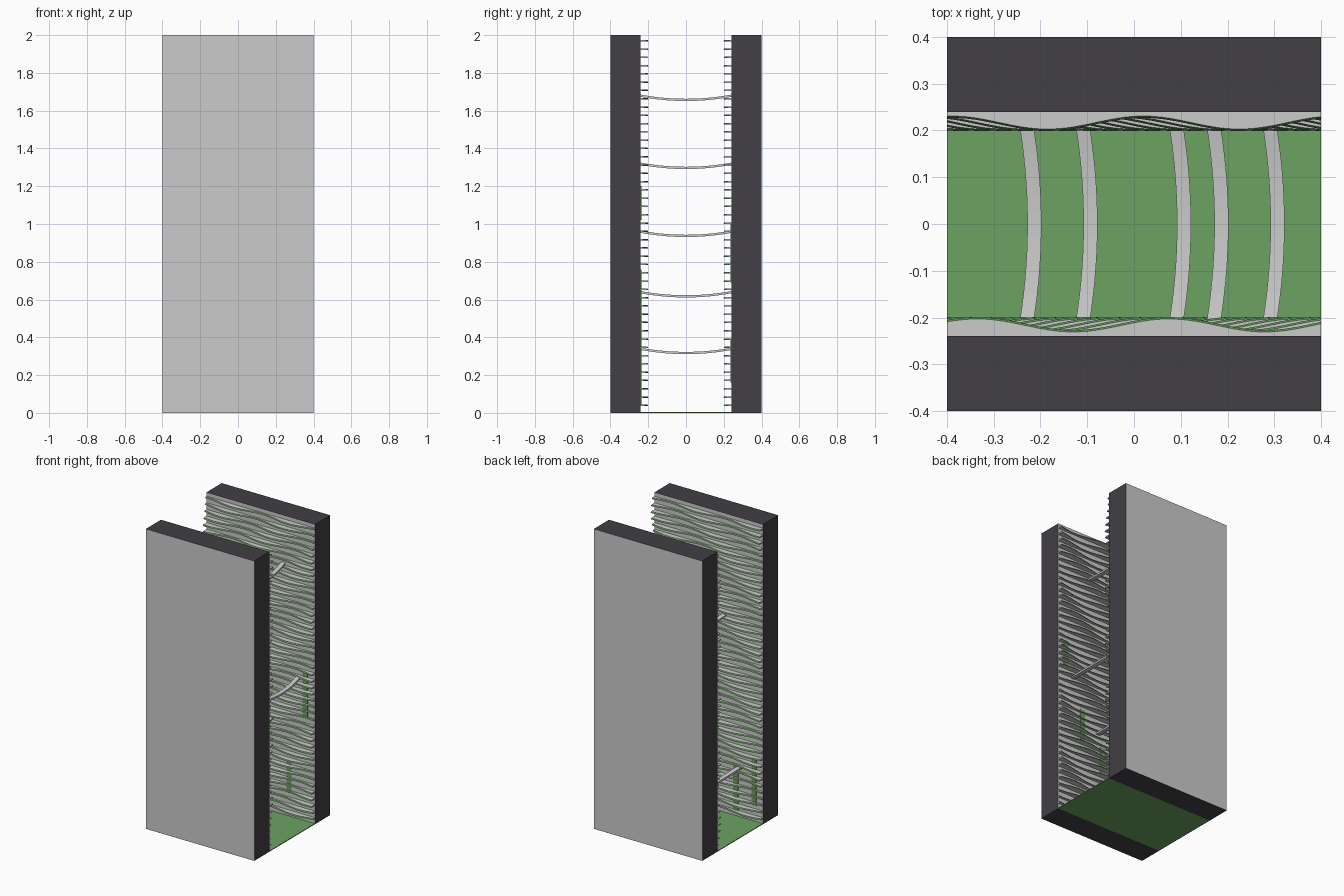
import bpy, bmesh, math

if "Cube" in bpy.data.objects:
    bpy.data.objects.remove(bpy.data.objects["Cube"])


def material(name, rgb):
    m = bpy.data.materials.new(name)
    m.diffuse_color = (*rgb, 1)
    m.use_nodes = True
    m.node_tree.nodes["Principled BSDF"].inputs["Base Color"].default_value = m.diffuse_color
    return m


stone = material("pale_stone", (0.68, 0.69, 0.71))
dark = material("dark_core", (0.055, 0.05, 0.06))
moss = material("moss_green", (0.15, 0.36, 0.12))


def finish(name, bm, mats):
    bmesh.ops.recalc_face_normals(bm, faces=bm.faces)
    me = bpy.data.meshes.new(name)
    bm.to_mesh(me)
    bm.free()
    ob = bpy.data.objects.new(name, me)
    bpy.context.collection.objects.link(ob)
    for m in mats:
        me.materials.append(m)
    return ob


def add_box(bm, lo, hi):
    geo = bmesh.ops.create_cube(bm, size=1)
    for v in geo["verts"]:
        for k in range(3):
            v.co[k] = lo[k] if v.co[k] < 0 else hi[k]


def add_sweep(bm, sections, mat_indices):
    # Join a run of closed sections into a capped solid
    rings = [[bm.verts.new(p) for p in s] for s in sections]
    n = len(rings[0])
    for a, b in zip(rings, rings[1:]):
        for k in range(n):
            f = bm.faces.new((a[k], a[(k + 1) % n], b[(k + 1) % n], b[k]))
            f.material_index = mat_indices[k]
    bm.faces.new(rings[0])
    bm.faces.new(rings[-1][::-1])


# Mossy canyon floor
bm = bmesh.new()
add_box(bm, (-0.4, -0.24, 0), (0.4, 0.24, 0.005))
finish("floor", bm, [moss])

LEDGES, STEPS = 45, 40
for side, label in ((-1, "front"), (1, "back")):
    # Thick wall: pale broad faces, dark cut edges
    bm = bmesh.new()
    y0, y1 = sorted((0.24 * side, 0.4 * side))
    add_box(bm, (-0.4, y0, 0), (0.4, y1, 2))
    bm.normal_update()
    for f in bm.faces:
        f.material_index = 0 if abs(f.normal.y) > 0.5 else 1
    finish(label + "_wall", bm, [stone, dark])

    # Thin wavy rock ledges with green lips
    bm = bmesh.new()
    for i in range(LEDGES):
        z = 0.04 + i * 1.93 / (LEDGES - 1)
        phase = (LEDGES - 1 - i) * 0.7 + (0 if side > 0 else 2.3)
        rows = []
        for s in range(STEPS + 1):
            x = -0.4 + 0.8 * s / STEPS
            y = 0.213 + 0.014 * math.cos(2 * math.pi * (x - 0.02) / 0.41 + phase)
            rows.append([(x, side * 0.242, z - 0.004), (x, side * y, z - 0.004),
                         (x, side * (y + 0.004), z + 0.004), (x, side * 0.242, z + 0.004)])
        add_sweep(bm, rows, (0, 1, 0, 0))
    finish(label + "_ledges", bm, [stone, moss])

# Sagging strips bridging the gap: x at the ends, z at the ends
for n, (x0, z0) in enumerate(((-0.235, 0.345), (0.085, 0.645), (0.285, 0.965),
                              (-0.115, 1.325), (0.165, 1.685))):
    bm = bmesh.new()
    rows = []
    for s in range(17):
        t = -1 + s / 8
        bow = 0.022 * (1 - t * t)
        x, y, z = x0 + bow, 0.24 * t, z0 - bow
        rows.append([(x - 0.015, y, z - 0.012), (x + 0.015, y, z - 0.012),
                     (x + 0.015, y, z), (x - 0.015, y, z)])
    add_sweep(bm, rows, (0, 0, 0, 0))
    finish("hanging_root_%d" % (n + 1), bm, [stone])

# Flat moss streaks on the inner walls: side, x, bottom, top
for n, (side, x, lo, hi) in enumerate(((1, 0.33, 0.69, 1.0), (1, 0.21, 0.16, 0.39),
                                       (-1, -0.335, 0.11, 0.42), (-1, -0.2, 0.04, 0.34),
                                       (-1, 0.34, 1.02, 1.2), (-1, 0.21, 0.55, 0.76),
                                       (-1, 0.05, 0.35, 0.55))):
    bm = bmesh.new()
    y0, y1 = sorted((side * 0.236, side * 0.241))
    add_box(bm, (x - 0.018, y0, lo), (x + 0.018, y1, hi))
    finish("moss_streak_%d" % (n + 1), bm, [moss])
